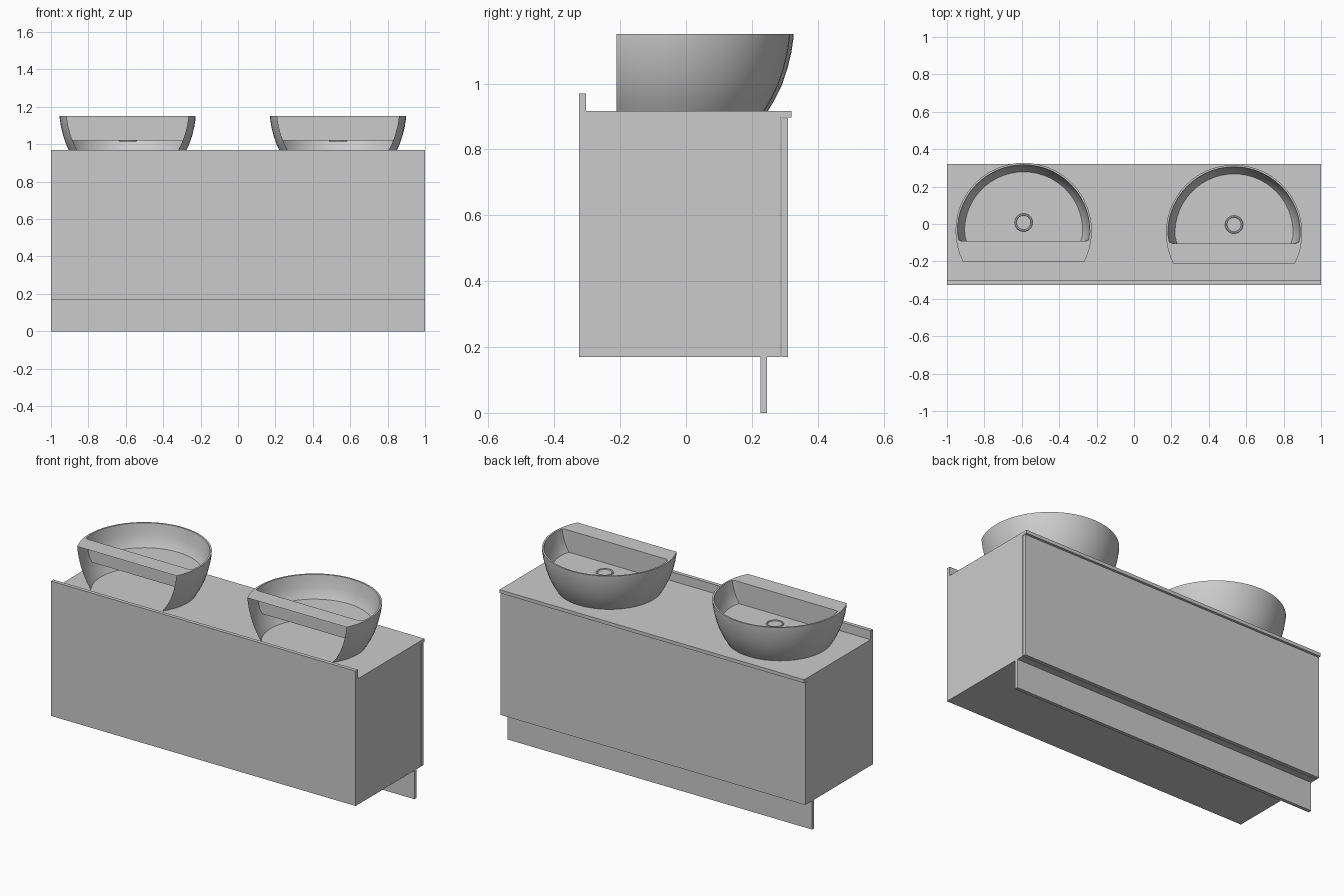
import bpy, bmesh
from math import asin, pi, cos, sin

if "Cube" in bpy.data.objects:
    bpy.data.objects.remove(bpy.data.objects["Cube"])


def box(name, x0, x1, y0, y1, z0, z1):
    bpy.ops.mesh.primitive_cube_add(size=1, location=((x0 + x1) / 2, (y0 + y1) / 2, (z0 + z1) / 2))
    ob = bpy.context.object
    ob.name = name
    ob.scale = (x1 - x0, y1 - y0, z1 - z0)
    bpy.ops.object.transform_apply(location=False, rotation=False, scale=True)
    return ob


# Cabinet, counter, splash ledge and plinth
box("cabinet_body", -1, 1, -0.325, 0.287, 0.17, 0.897)
box("cabinet_door_panel", -1, 1, 0.29, 0.31, 0.17, 0.894)
box("countertop", -1, 1, -0.325, 0.32, 0.897, 0.917)
box("splash_ledge", -1, 1, -0.325, -0.303, 0.917, 0.97)
box("plinth", -1, 1, 0.226, 0.246, 0, 0.17)

SEG = 36
CUT = 0.163      # distance from bowl centre to its flat open side
INNER = 0.055    # distance from bowl centre to the basin's straight wall


def outer_ring(r, z):
    a = asin(CUT / r)
    angles = [-a + (pi + 2 * a) * i / SEG for i in range(SEG + 1)]
    return [(r * cos(t), r * sin(t), z) for t in angles]


def inner_ring(r, z):
    # D-shaped ring with rounded corners at the straight wall
    pts = []
    for x, y, _ in outer_ring(r, z):
        if y < 0:
            x *= 1 - 0.12 * (y / CUT) ** 2
        pts.append((x, max(y, -INNER), z))
    return pts


def sink(side, cx, cy):
    bm = bmesh.new()

    def loft(a, b, closed):
        n = len(a)
        for i in range(n if closed else n - 1):
            j = (i + 1) % n
            bm.faces.new((a[i], a[j], b[j], b[i]))

    def ring(pts):
        return [bm.verts.new(p) for p in pts]

    # Outer shell, open at the flat side
    profile = [(0.286, 0.917), (0.306, 0.95), (0.328, 0.995), (0.345, 1.045),
               (0.357, 1.095), (0.363, 1.135), (0.364, 1.15)]
    rings = [ring(outer_ring(r, z)) for r, z in profile]
    for a, b in zip(rings, rings[1:]):
        loft(a, b, False)
    # Rim, deck and hanging basin
    basin = [(0.354, 1.15), (0.349, 1.12), (0.341, 1.08), (0.330, 1.045), (0.316, 1.02)]
    last = rings[-1]
    for r, z in basin:
        cur = ring(inner_ring(r, z))
        loft(last, cur, True)
        last = cur
    bm.faces.new(last)
    me = bpy.data.meshes.new(side + "_sink_bowl")
    bm.to_mesh(me)
    bm.free()
    ob = bpy.data.objects.new(side + "_sink_bowl", me)
    ob.location = (cx, cy, 0)
    bpy.context.collection.objects.link(ob)
    bpy.ops.object.select_all(action='DESELECT')
    ob.select_set(True)
    bpy.context.view_layer.objects.active = ob
    bpy.ops.object.shade_smooth_by_angle(angle=0.6)
    # Drain ring
    bpy.ops.mesh.primitive_torus_add(major_radius=0.043, minor_radius=0.006, major_segments=24,
                                     minor_segments=6, location=(cx, cy + 0.045, 1.019))
    bpy.context.object.name = side + "_drain_ring"
    bpy.ops.object.shade_smooth_by_angle(angle=0.8)


sink("left", -0.59, -0.037)
sink("right", 0.535, -0.048)
